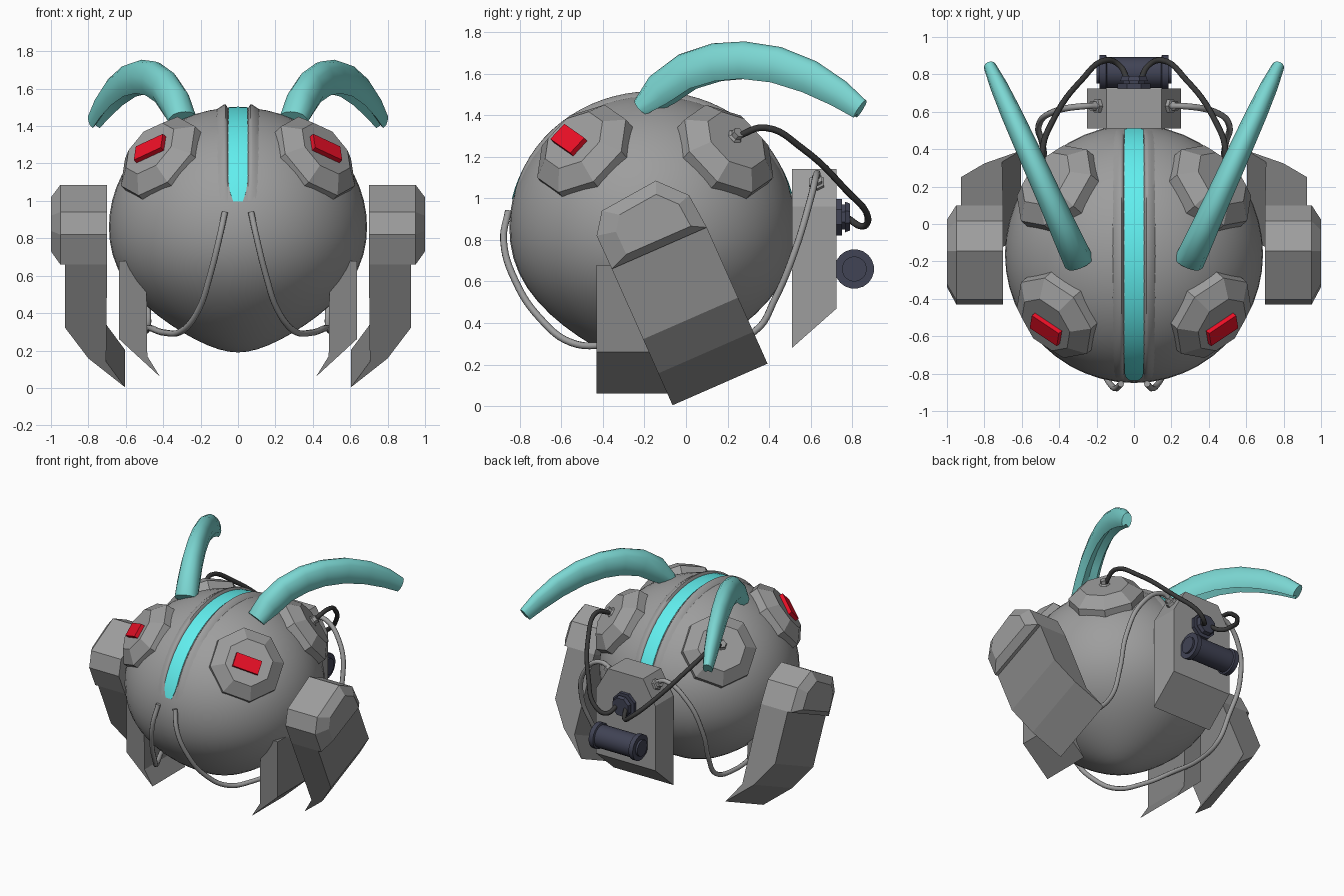
import bpy, bmesh
from math import sin, cos, pi, radians
from mathutils import Vector as V

if "Cube" in bpy.data.objects:
    bpy.data.objects.remove(bpy.data.objects["Cube"])


def material(name, rgb):
    m = bpy.data.materials.new(name)
    m.diffuse_color = (*rgb, 1)
    m.use_nodes = True
    m.node_tree.nodes["Principled BSDF"].inputs["Base Color"].default_value = m.diffuse_color
    return m


GREY = material("grey", (0.34, 0.34, 0.34))
DARK = material("grey_claw", (0.24, 0.24, 0.24))
CYAN = material("cyan", (0.12, 0.86, 0.86))
TEAL = material("teal", (0.20, 0.68, 0.65))
RED = material("red", (0.85, 0.005, 0.02))
NAVY = material("navy", (0.052, 0.056, 0.09))
BLACK = material("cable_dark", (0.04, 0.04, 0.04))
CENTRE = V((0, -0.16, 0.86))


def finish(name, bm, mat=GREY, smooth=None):
    bmesh.ops.recalc_face_normals(bm, faces=bm.faces)
    me = bpy.data.meshes.new(name)
    bm.to_mesh(me)
    bm.free()
    ob = bpy.data.objects.new(name, me)
    bpy.context.collection.objects.link(ob)
    me.materials.append(mat)
    if smooth:
        me.shade_smooth()
        me.set_sharp_from_angle(angle=radians(smooth))
    return ob


def loft(name, rings, mat=GREY, smooth=None):
    """Skin a list of equal-sized point rings and cap both ends."""
    bm = bmesh.new()
    rs = [[bm.verts.new(p) for p in r] for r in rings]
    n = len(rs[0])
    for a, b in zip(rs, rs[1:]):
        for i in range(n):
            bm.faces.new((a[i], a[(i + 1) % n], b[(i + 1) % n], b[i]))
    bm.faces.new(rs[0])
    bm.faces.new(rs[-1])
    return finish(name, bm, mat, smooth)


def turned(name, origin, axis, u, steps, sides, mat=GREY, smooth=None):
    """Stack of polygons (radius, distance) along an axis."""
    n = V(axis).normalized()
    u = (V(u) - n * n.dot(V(u))).normalized()
    w = n.cross(u)
    angles = [2 * pi * (i + 0.5) / sides for i in range(sides)]
    return loft(name, [[V(origin) + n * d + r * (u * cos(a) + w * sin(a)) for a in angles]
                       for r, d in steps], mat, smooth)


def tube(name, pts, r, mat=GREY):
    cu = bpy.data.curves.new(name, 'CURVE')
    cu.dimensions = '3D'
    cu.bevel_depth = r
    cu.bevel_resolution = 2
    cu.resolution_u = 6
    cu.use_fill_caps = True
    sp = cu.splines.new('BEZIER')
    sp.bezier_points.add(len(pts) - 1)
    for bp, p in zip(sp.bezier_points, pts):
        bp.co = p
        bp.handle_left_type = bp.handle_right_type = 'AUTO'
    cu.materials.append(mat)
    ob = bpy.data.objects.new(name, cu)
    bpy.context.collection.objects.link(ob)


def arc(x, deg, k):
    """Point over the body crown, from front (0) to back (180 degrees)."""
    a = radians(deg)
    return V((x, CENTRE.y - 0.69 * k * cos(a), CENTRE.z + 0.64 * k * sin(a)))


# Round body with a slightly pointed underside
bm = bmesh.new()
bmesh.ops.create_uvsphere(bm, u_segments=48, v_segments=28, radius=1)
for v in bm.verts:
    x, y, z = v.co
    f = 1 - 0.35 * abs(z) ** 3 if z < 0 else 1
    v.co = CENTRE + V((x * 0.69 * f, y * 0.69 * f, z * (0.67 if z < 0 else 0.64)))
finish("body", bm, GREY, 60)

# Glowing crown stripe with a tapered front end
rings = []
for i in range(33):
    d = 12.3 + i * 153 / 32
    w = 0.025 if i == 0 else (0.043 if i == 1 else 0.05)
    rings.append([arc(-w, d, 0.95), arc(w, d, 0.95), arc(w, d, 1.002),
                  arc(0, d, 1.006), arc(-w, d, 1.002)])
loft("crown_stripe", rings, CYAN, 40)

# Tail pack: chamfered block with a slanted bottom
rings = [[V((x, y, z)) for x, z in ((-0.25, b), (0.25, b), (0.25, 0.96),
                                   (0.147, 1.14), (-0.147, 1.14), (-0.25, 0.96))]
         for y, b in ((0.51, 0.28), (0.725, 0.47))]
loft("back_pack", rings)

# Connector and canister behind the pack
turned("connector", (0, 0.72, 0.91), (0, 1, 0), (1, 0, 0),
       [(0.095, 0), (0.095, 0.03), (0.065, 0.03), (0.065, 0.045), (0.08, 0.045), (0.07, 0.07)], 8, NAVY)
turned("canister", (0, 0.81, 0.66), (1, 0, 0), (0, 1, 0),
       [(0.06, -0.2), (0.06, -0.185), (0.095, -0.185), (0.095, -0.15), (0.083, -0.145),
        (0.083, 0.145), (0.095, 0.15), (0.095, 0.185), (0.06, 0.185), (0.06, 0.2)], 20, NAVY, 30)

for s, side in ((1, "right"), (-1, "left")):
    def mir(pts):
        return [V((s * x, y, z)) for x, y, z in pts]

    # Raised ridge beside the stripe, blending outward into the body
    rings = []
    for i in range(33):
        d = 13 + i * 152 / 32
        h = 0.03 * max(0, sin(pi * i / 32)) ** 0.7
        rings.append([arc(s * x, d, k) for x, k in (
            (0.052, 0.95), (0.054, 0.995), (0.066, 0.994 + h), (0.078, 0.992 + h),
            (0.095, 0.989 + h * 0.45), (0.135, 0.965), (0.135, 0.94))])
    loft(side + "_crown_ridge", rings, GREY, 60)

    # Octagonal plates: front pair holds eyes, back pair holds cable sockets
    for e, end in ((-1, "front"), (1, "back")):
        n = V((s * 0.62, e * 0.53, 0.585)).normalized()
        u = V((-s * 0.15, e * 0.10, 0.07))
        turned(f"{side}_{end}_plate", CENTRE + V((s * 0.013, 0.012, -0.012)), n, u,
               [(0.26, 0.56), (0.26, 0.672), (0.168, 0.742)], 8)
        if e < 0:
            u = u.normalized()
            w = n.cross(u)
            c = V((s * 0.476, -0.568, 1.285))
            loft(side + "_eye", [[c + n * h + u * a * 0.093 + w * b * 0.05
                                  for a, b in ((-1, -1), (1, -1), (1, 1), (-1, 1))]
                                 for h in (-0.05, 0.006)], RED)
        else:
            turned(side + "_cable_socket", CENTRE, n, u,
                   [(0.04, 0.72), (0.04, 0.75), (0.028, 0.76), (0.028, 0.785)], 6)
    turned(side + "_pack_socket", (s * 0.185, 0.63, 1.07), (s * 0.87, 0, 0.5), (0, 1, 0),
           [(0.04, -0.02), (0.04, 0.022), (0.028, 0.027), (0.028, 0.05)], 6)

    # Curved horn with a grooved underside: stations are (y, z, half height, half width)
    st = [(-0.205, 1.44, .05, .08), (-0.12, 1.525, .085, .078), (0.0, 1.61, .09, .073),
          (0.14, 1.655, .092, .068), (0.28, 1.665, .09, .065), (0.44, 1.643, .087, .061),
          (0.60, 1.585, .08, .056), (0.74, 1.505, .066, .047), (0.84, 1.43, .05, .034)]
    half = [(0.45, 0.9), (0.8, 0.6), (1, 0), (0.95, -0.55), (0.6, -1)]
    section = [(0, 1)] + half + [(0, -0.6)] + [(-a, b) for a, b in reversed(half)]
    pts = [V((s * (0.287 + 0.455 * (y + 0.22)), y, z)) for y, z, *_ in st]
    across = V((1.06, -s * 0.45, 0)).normalized()
    rings = []
    for i, p in enumerate(pts):
        t = (pts[min(i + 1, len(pts) - 1)] - pts[max(i - 1, 0)]).normalized()
        up = across.cross(t).normalized()
        h, w = st[i][2:]
        rings.append([p + up * h * b + across * w * a for a, b in section])
    loft(side + "_horn", rings, TEAL, 65)

    # Shoulder block with a bevelled outer cap
    prof = [(-0.43, 0.82), (-0.405, 0.94), (-0.145, 1.085), (0.015, 1.015),
            (0.10, 0.86), (-0.357, 0.66)]
    loft(side + "_shoulder", [mir([(x, -0.14 + (y + 0.14) * k, 0.88 + (z - 0.88) * k)
                                   for y, z in prof])
                              for x, k in ((0.70, 1), (0.95, 1), (1.0, 0.68))])

    # Tilted outer claw: profile is (x, distance down the arm)
    claw = [(0.70, 0), (0.925, 0), (0.925, 0.37), (0.80, 0.55), (0.605, 0.718), (0.705, 0.57)]
    down = V((0, 0.407, -0.913))
    loft(side + "_outer_claw", [[V((s * x, y, z)) + down * d for x, d in claw]
                                for y, z in ((-0.357, 0.66), (0.10, 0.86))], DARK)

    # Upright inner claw tucked against the body
    inner = [(0.49, 0.68), (0.635, 0.68), (0.635, 0.26), (0.417, 0.06), (0.485, 0.17)]
    loft(side + "_inner_claw", [mir([(x, y, z) for x, z in inner]) for y in (-0.43, -0.04)], DARK)

    # Grey hose from pack, under the claws, up to the face
    tube(side + "_hose", mir([(0.19, 0.63, 1.09), (0.27, 0.63, 1.12), (0.43, 0.60, 1.0),
                              (0.51, 0.525, 0.75), (0.49, 0.43, 0.52), (0.48, 0.33, 0.36),
                              (0.49, 0.12, 0.31), (0.47, -0.15, 0.32), (0.39, -0.37, 0.295),
                              (0.30, -0.55, 0.305), (0.21, -0.70, 0.42), (0.15, -0.82, 0.60),
                              (0.10, -0.878, 0.80), (0.07, -0.855, 0.94)]), 0.017)

    # Dark cable from the back plate to the connector
    tube(side + "_cable", mir([(0.465, 0.25, 1.30), (0.49, 0.38, 1.34), (0.43, 0.56, 1.24),
                               (0.28, 0.77, 1.04), (0.15, 0.875, 0.91), (0.08, 0.85, 0.865),
                               (0.035, 0.77, 0.91)]), 0.016, BLACK)
